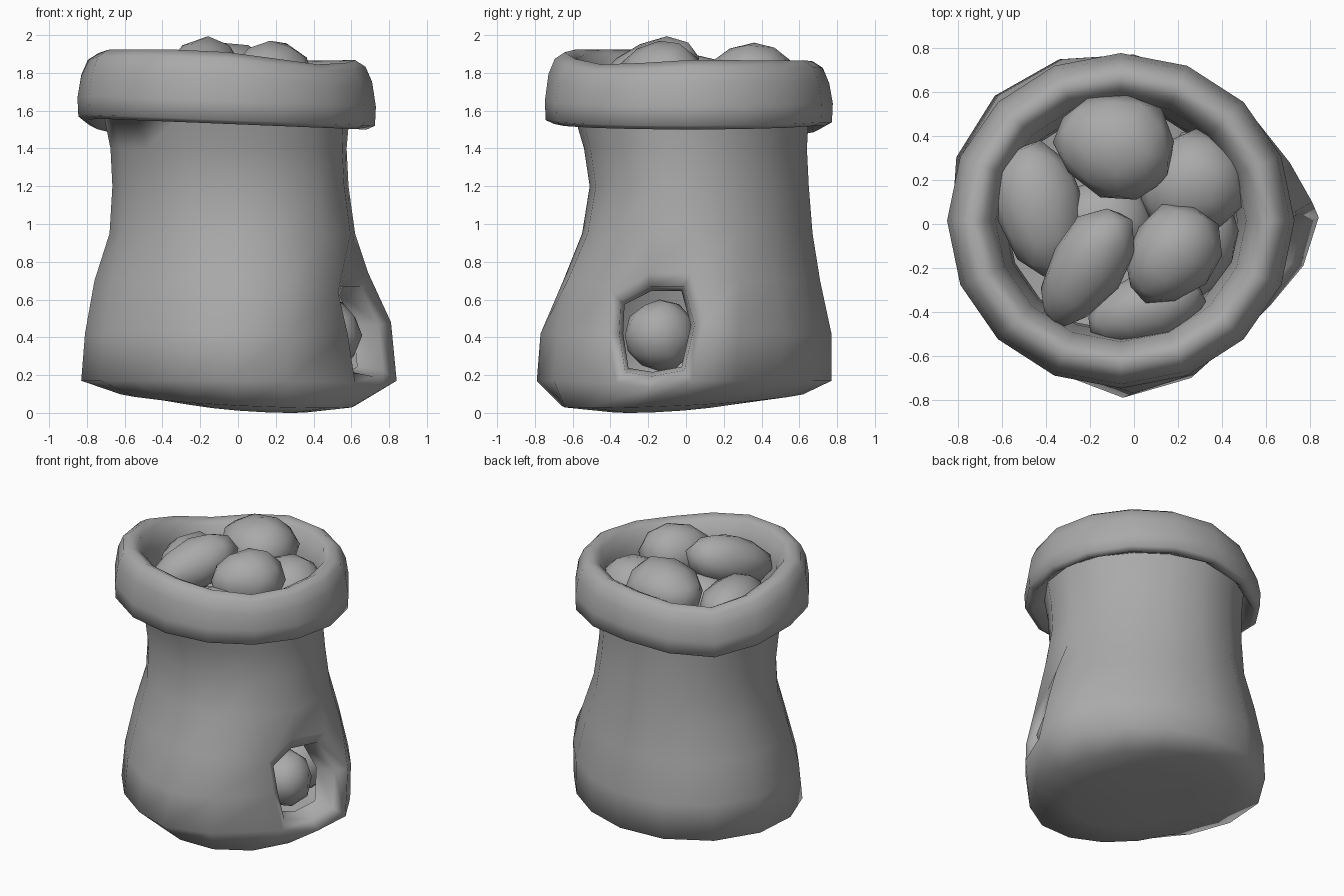
import bpy
import bmesh
from math import sin, cos, pi, radians
from mathutils import Vector, Matrix, Euler

cube = bpy.data.objects.get("Cube")
if cube:
    bpy.data.objects.remove(cube, do_unlink=True)

SIDES = 16

grey = bpy.data.materials.new("plain grey")
grey.use_nodes = True
colour = (0.4, 0.4, 0.4, 1)
grey.diffuse_color = colour
grey.node_tree.nodes["Principled BSDF"].inputs["Base Color"].default_value = colour


def finish(bm, name, angle):
    """Turn a bmesh into a smooth-shaded object."""
    mesh = bpy.data.meshes.new(name)
    bm.to_mesh(mesh)
    bm.free()
    mesh.materials.append(grey)
    obj = bpy.data.objects.new(name, mesh)
    bpy.context.collection.objects.link(obj)
    bpy.ops.object.select_all(action="DESELECT")
    obj.select_set(True)
    bpy.context.view_layer.objects.active = obj
    bpy.ops.object.shade_smooth_by_angle(angle=radians(angle))
    return obj


def add_ring(bm, cx, cy, rx, ry, z, skew=0, lean=0, lift=lambda a: 0):
    """Add one loop of vertices, squashed along a diagonal by skew and lean."""
    ring = []
    for i in range(SIDES):
        a = 2 * pi * i / SIDES
        k = 1 - sin(2 * a) * (skew + lean * cos(a - pi / 4))
        ring.append(bm.verts.new((cx + k * rx * cos(a), cy + k * ry * sin(a), z + lift(a))))
    return ring


def bridge(bm, low, high):
    return [bm.faces.new((low[i], low[(i + 1) % SIDES], high[(i + 1) % SIDES], high[i]))
            for i in range(SIDES)]


def base_lift(a):
    """The bottom sags towards the front left."""
    return .03 * (sin(a) - cos(a))


def corner(a, degrees):
    return max(0, cos(a - radians(degrees))) ** 6


def hem_lift(a):
    """The cuff droops at the back right corner."""
    return -.03 * cos(a) - .09 * corner(a, 135)


def crest_lift(a):
    return .03 * cos(a - radians(225)) - .1 * corner(a, 135) - .05 * corner(a, 315)


# Sack base and walls: centre x, centre y, radius x, radius y, height, skew, lean
base_rings = [
    (0, -.02, .38, .38, .042, .06),
    (0, -.02, .62, .64, .068, .07),
]
wall_rings = [
    (-.01, -.01, .82, .78, .17, .075),
    (0, 0, .81, .77, .42, .075),
    (-.02, .03, .74, .68, .7, .065),
    (-.03, .06, .65, .61, .95, .05, .02),
    (-.04, .07, .625, .58, 1.2, .045, .04),
    (-.05, .05, .625, .59, 1.4, .045, .04),
    (-.06, .03, .65, .62, 1.57, .03, .03),
]
# Folded cuff and inner wall: radius, height
hem_profile = [(.74, 1.53), (.785, 1.55), (.79, 1.65)]
crest_profile = [
    (.77, 1.78), (.735, 1.86), (.68, 1.895), (.62, 1.865), (.57, 1.73), (.53, 1.4), (.52, 1.1),
]

bm = bmesh.new()
rings = [add_ring(bm, *ring, lift=base_lift) for ring in base_rings]
rings += [add_ring(bm, *ring) for ring in wall_rings]
for profile, lift in ((hem_profile, hem_lift), (crest_profile, crest_lift)):
    rings += [add_ring(bm, -.06, .015, r, r * .965, z, lift=lift) for r, z in profile]
bands = [bridge(bm, low, high) for low, high in zip(rings, rings[1:])]

# Closed sack bottom
centre = bm.verts.new((0, 0, .035))
for i in range(SIDES):
    bm.faces.new((rings[0][(i + 1) % SIDES], rings[0][i], centre))

# Torn hole low on the left side, and the pulled cloth in front of it
pulled = {
    (2, -4): (-.05, -.79, .17), (2, -3): (.26, -.7, .17), (3, -3): (.28, -.68, .42),
    (2, -2): (.62, -.37, .16), (2, -1): (.77, -.19, .13), (2, 0): (.84, .03, .17),
    (3, -2): (.58, -.41, .42), (3, 0): (.81, .10, .48),
    (4, -2): (.53, -.40, .64), (4, -1): (.57, -.2, .74), (4, 0): (.69, .03, .74),
}
for (row, col), point in pulled.items():
    rings[row][col].co = point
bmesh.ops.delete(bm, geom=[bands[r][c] for r in (2, 3) for c in (-2, -1)], context="FACES")

# Turn the torn edge inwards
hole_centre = Vector((.6, -.15, .42))
edges = [e for e in bm.edges if e.is_boundary and e.verts[0].co.z < 1]
for pull, push in ((.22, .02), (.1, .12)):
    out = bmesh.ops.extrude_edge_only(bm, edges=edges)["geom"]
    for v in out:
        if isinstance(v, bmesh.types.BMVert):
            v.co = v.co.lerp(hole_centre, pull) - Vector((push, 0, 0))
    edges = [e for e in out if isinstance(e, bmesh.types.BMEdge) and e.is_boundary]

loose = [v for v in bm.verts if not v.link_faces]
bmesh.ops.delete(bm, geom=loose, context="VERTS")
bmesh.ops.recalc_face_normals(bm, faces=bm.faces)
finish(bm, "sack", 85)


# Potatoes: tapered, slightly lumpy spheres
def potato(name, place, size, tilt=0, turn=0):
    bm = bmesh.new()
    bmesh.ops.create_icosphere(bm, subdivisions=2, radius=1)
    for v in bm.verts:
        x = v.co.x
        v.co.y *= 1 + .2 * x
        v.co.z *= 1 + .12 * x
        v.co *= 1 + .03 * sin(5 * v.co.y + 3 * x)
    rot = Euler((0, radians(tilt), radians(turn))).to_matrix().to_4x4()
    bm.transform(Matrix.Translation(place) @ rot @ Matrix.Diagonal((*size, 1)))
    finish(bm, name, 60)


potato("potato_top_front", (-.22, -.2, 1.79), (.32, .17, .17), -18, 58)
potato("potato_top_left", (.17, -.14, 1.77), (.25, .2, .2), 0, 50)
potato("potato_top_back", (-.09, .36, 1.76), (.28, .24, .2), 0, -15)
potato("potato_right", (-.43, .06, 1.64), (.32, .2, .18), 0, 103)
potato("potato_back_left", (.26, .18, 1.63), (.25, .23, .2), 0, 30)
potato("potato_front", (.05, -.38, 1.6), (.28, .16, .17), 0, 18)
potato("potato_middle", (-.15, .01, 1.58), (.24, .2, .18))
potato("potato_left", (.3, -.12, 1.52), (.25, .15, .16), 0, 70)
potato("potato_in_hole", (.45, -.14, .41), (.2, .19, .19), 0, 20)
potato("potato_behind_hole", (.3, .2, .35), (.25, .2, .2), 0, 60)
